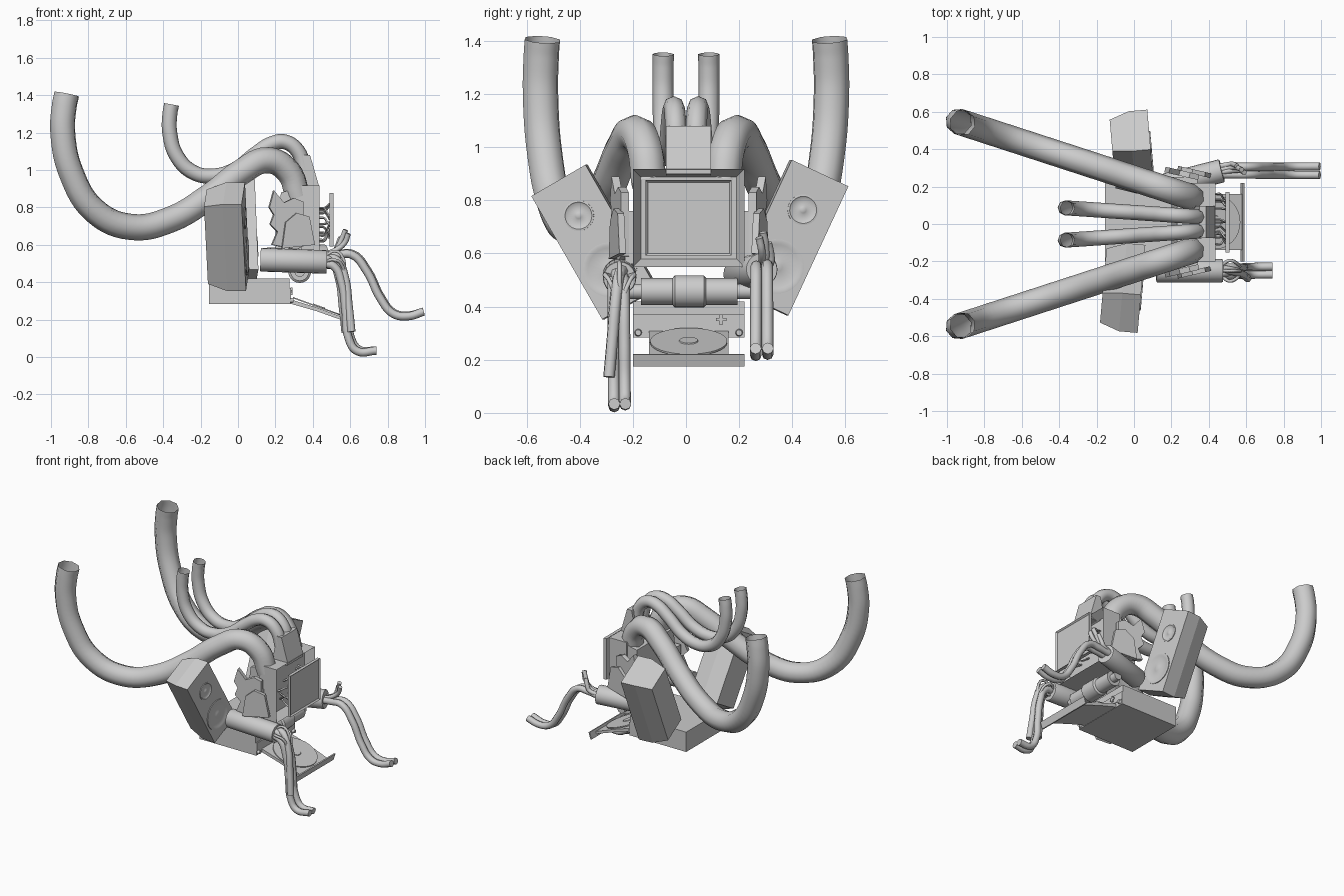
import bpy, bmesh, math, random
from mathutils import Matrix, Vector

if "Cube" in bpy.data.objects:
    bpy.data.objects.remove(bpy.data.objects["Cube"])

random.seed(4)
R, T = Matrix.Rotation, Matrix.Translation
YC = 0.01  # centre line of the machine body


def finish(name, bm, mat=None, smooth=0):
    bmesh.ops.recalc_face_normals(bm, faces=bm.faces)
    if mat:
        bm.transform(mat)
    me = bpy.data.meshes.new(name)
    bm.to_mesh(me)
    bm.free()
    ob = bpy.data.objects.new(name, me)
    bpy.context.collection.objects.link(ob)
    if smooth:
        bpy.ops.object.select_all(action='DESELECT')
        ob.select_set(True)
        bpy.context.view_layer.objects.active = ob
        bpy.ops.object.shade_smooth_by_angle(angle=math.radians(smooth))
    return ob


def box(name, lo, hi, inset=0, depth=0, mat=None):
    """Box from corner to corner; the +x face can be inset and recessed."""
    lo, hi = Vector(lo), Vector(hi)
    bm = bmesh.new()
    bmesh.ops.create_cube(bm, size=1)
    bm.transform(T((lo + hi) / 2) @ Matrix.Diagonal((*(hi - lo), 1)))
    if inset:
        bm.normal_update()
        f = max(bm.faces, key=lambda f: f.normal.x)
        bmesh.ops.inset_region(bm, faces=[f], thickness=inset)
        bmesh.ops.translate(bm, verts=f.verts, vec=(-depth, 0, 0))
    return finish(name, bm, mat)


def prism(name, pts, y0, y1, mat=None):
    """x-z profile extruded along y."""
    bm = bmesh.new()
    f = bm.faces.new([bm.verts.new((x, y0, z)) for x, z in pts])
    r = bmesh.ops.extrude_face_region(bm, geom=[f])
    bmesh.ops.translate(bm, vec=(0, y1 - y0, 0),
                        verts=[v for v in r['geom'] if isinstance(v, bmesh.types.BMVert)])
    return finish(name, bm, mat)


def lathe(name, prof, mat, n=20):
    """(radius, height) profile turned round local z."""
    bm = bmesh.new()
    rings = [[bm.verts.new((r * math.cos(i * math.tau / n), r * math.sin(i * math.tau / n), h))
              for i in range(n)] for r, h in prof]
    for a, b in zip(rings, rings[1:]):
        for i in range(n):
            bm.faces.new((a[i], a[(i + 1) % n], b[(i + 1) % n], b[i]))
    bm.faces.new(rings[0])
    bm.faces.new(rings[-1])
    return finish(name, bm, mat, 40)


def rod(name, a, b, prof, n=20):
    """Lathe from a to b; profile heights are fractions of the length."""
    a, b = Vector(a), Vector(b)
    d = b - a
    return lathe(name, [(r, h * d.length) for r, h in prof],
                 T(a) @ d.to_track_quat('Z', 'Y').to_matrix().to_4x4(), n)


def tube(name, pts, r, caps=True, res=6, sides=2):
    cu = bpy.data.curves.new(name, 'CURVE')
    cu.dimensions = '3D'
    cu.bevel_depth, cu.bevel_resolution = r, sides
    cu.resolution_u, cu.use_fill_caps = res, caps
    sp = cu.splines.new('BEZIER')
    sp.bezier_points.add(len(pts) - 1)
    for p, co in zip(sp.bezier_points, pts):
        p.co = co
        p.handle_left_type = p.handle_right_type = 'AUTO'
    tmp = bpy.data.objects.new(name, cu)
    bpy.context.collection.objects.link(tmp)
    me = bpy.data.meshes.new_from_object(tmp.evaluated_get(bpy.context.evaluated_depsgraph_get()))
    bpy.data.objects.remove(tmp)
    bm = bmesh.new()
    bm.from_mesh(me)
    bmesh.ops.remove_doubles(bm, verts=bm.verts, dist=1e-5)  # weld caps
    return finish(name, bm, None, 70)


# exhaust pipes sweeping back and up, a large and a small one each side
BIG = [(-.916, 1.405), (-.929, 1.34), (-.937, 1.2), (-.89, .98), (-.765, .78), (-.57, .695), (-.36, .735),
       (-.15, .86), (.02, .99), (.16, 1.052), (.27, .99), (.32, .86)]
SMALL = [(-.355, 1.35), (-.364, 1.3), (-.365, 1.2), (-.325, 1.07), (-.235, .985), (-.13, .968), (-.02, 1.0),
         (.1, 1.09), (.18, 1.14), (.25, 1.15), (.32, 1.1), (.355, 1.0)]
for s in (1, -1):
    tube("large_pipe", [(x, s * (.542 - (x + .92) * .325), z) for x, z in BIG], .07, False)
    tube("small_pipe", [(x, s * (.086 - (x + .36) * .068), z) for x, z in SMALL], .04, False)

# monitor housing, rear body and neck block
box("monitor_housing", (.3, -.2, .55), (.435, .22, .918), .042, .06)
prism("rear_body", [(.2, .63), (.32, .57), (.32, .9), (.23, .88)], YC - .2, YC + .2)
prism("neck_block", [(.31, .88), (.35, 1.08), (.385, 1.08), (.432, .918), (.432, .9)], -.075, .095)

# screen held in front of the housing by loose wires
box("screen", (.488, -.152, .592), (.51, .172, .876), .012, .01)
for i in range(12):
    y, z = random.uniform(-.12, .14), random.uniform(.63, .84)
    dy, dz = random.uniform(-.06, .06), random.uniform(-.05, .05)
    tube("screen_wire", [(.37, y, z), (.455, y + dy, z + dz), (.475, y + dy / 2, z + dz * .3),
                         (.49, y, z - dz * .4)], .006, res=4, sides=0)

# jagged armour plates splayed along the body sides
PLATE = [(.18, .89), (.235, .825), (.29, .85), (.34, .83), (.34, .59), (.3, .575),
         (.17, .6), (.2, .67), (.16, .71), (.18, .76), (.155, .8)]
RIB = [(.24, .72), (.3, .77), (.37, .75), (.4, .6), (.22, .58)]
for s in (1, -1):
    m = T((.43, YC + s * .205, 0)) @ R(-s * math.radians(13), 4, 'Z') @ T((-.43, 0, 0))
    prism("armour_plate", PLATE, 0, s * .03, m)
    prism("armour_rib", RIB, s * .025, s * .05, m)
    box("side_bracket", (.2, YC + s * .17, .56), (.34, YC + s * .24, .76))

# tilted loudspeakers with tapered backs
for name, c, tilt, s in (("right", (.09, .392, .66), 25, 1), ("left", (.04, -.347, .643), 30, -1)):
    m = T(c) @ R(s * math.radians(5), 4, 'Z') @ R(-s * math.radians(tilt), 4, 'X')
    bm = bmesh.new()
    sections = []
    for x, k in ((0, 1), (-.1, 1), (-.205, .78)):
        sections.append([bm.verts.new((x, a * .118 * k, b * .268 * (.5 + k / 2)))
                         for a, b in ((-1, -1), (1, -1), (1, 1), (-1, 1))])
    for a, b in zip(sections, sections[1:]):
        for i in range(4):
            bm.faces.new((a[i], a[i - 1], b[i - 1], b[i]))
    bm.faces.new(sections[0])
    bm.faces.new(sections[-1])
    finish(name + "_speaker", bm, m)
    for part, z, r in (("woofer", -.12, .103), ("tweeter", .115, .058)):
        lathe(name + "_" + part, [(r, -.003), (r, .005), (r * .88, .006), (r * .8, .002), (r * .3, .001),
                                  (r * .2, .004), (r * .08, .006)],
              m @ T((0, 0, z)) @ R(math.pi / 2, 4, 'Y'), 24)

# player deck with knobs, plus-shaped button, tray and disc
box("deck_base", (-.155, -.2, .283), (.28, .22, .35))
box("deck_top", (-.155, -.2, .35), (.275, .22, .42))
box("deck_fascia", (.27, -.2, .315), (.284, .22, .37))
for s in (1, -1):
    rod("deck_knob", (.28, YC + s * .19, .302), (.297, YC + s * .19, .302), [(.014, 0), (.011, 1)], 12)
box("plus_button_bar", (.28, .112, .345), (.29, .152, .357))
box("plus_button_stem", (.281, .126, .331), (.291, .138, .371))
prism("disc_tray", [(.22, .315), (.28, .308), (.42, .265), (.58, .205), (.58, .188), (.42, .245),
                    (.28, .285), (.22, .29)], YC - .15, YC + .15)
prism("tray_lip", [(.57, .175), (.578, .175), (.592, .22), (.583, .222)], -.2, .22)
dm = T((.43, YC, .264)) @ R(math.radians(20), 4, 'Y')
lathe("disc", [(.145, 0), (.145, .007), (.036, .007), (.034, .011), (.016, .011)], dm, 32)

# cross cylinder under the monitor
rod("cross_cylinder", (.33, -.215, .457), (.33, .24, .457),
    [(.028, 0), (.028, .1), (.05, .1), (.05, .36), (.061, .38), (.061, .62), (.05, .64), (.05, .9),
     (.028, .9), (.028, 1)])

# arm cylinders
CAN = [(.06, 0), (.063, .02), (.063, .98), (.06, 1)]
rod("left_arm", (.12, -.25, .52), (.475, -.25, .508), CAN)
rod("right_arm", (.14, .2, .52), (.47, .285, .54), CAN)

# bundled cables hanging from each arm
LEFT = [(.46, .51), (.52, .49), (.56, .4), (.58, .25), (.595, .11), (.64, .04), (.74, .034)]
for y0, y1, dx, dz, n in ((-.275, -.27, -.004, -.008, 7), (-.235, -.228, .006, 0, 7),
                          (-.24, -.29, .012, .025, 5), (-.265, -.24, -.02, .02, 5)):
    tube("left_cable", [(x + (dx if i < 6 else 0), y0 + (y1 - y0) * i / (n - 1), z + dz * (i < 6))
                        for i, (x, z) in enumerate(LEFT[:n])], .022)
RIGHT = [(.45, .54), (.53, .55), (.61, .55), (.69, .46), (.76, .32), (.83, .235), (.91, .222), (.993, .243)]
for y0, y1, dx, dz in ((.265, .262, 0, -.004), (.305, .308, .004, 0)):
    tube("right_cable", [(x + (dx if i < 7 else 0), y0 + (y1 - y0) * i / 7, z + dz * (i < 7))
                         for i, (x, z) in enumerate(RIGHT)], .022)

# short stray cables around both cable roots
for y, x, z in ((.29, .575, .68), (.275, .59, .66), (.31, .55, .64)):
    tube("right_stray_cable", [(.46, y, .55), (.52, y + .01, .57), (x - .02, y + .01, z - .05), (x, y, z)], .014)
for i in range(4):
    a = i * math.pi / 2
    tube("left_stray_cable", [(.47, -.25 + .03 * math.cos(a), .51 + .03 * math.sin(a)),
                              (.51, -.25 + .055 * math.cos(a), .52 + .045 * math.sin(a)),
                              (.55, -.25 + .04 * math.cos(a), .5 + .05 * math.sin(a)),
                              (.57, -.25, .4)], .009, res=5, sides=1)
